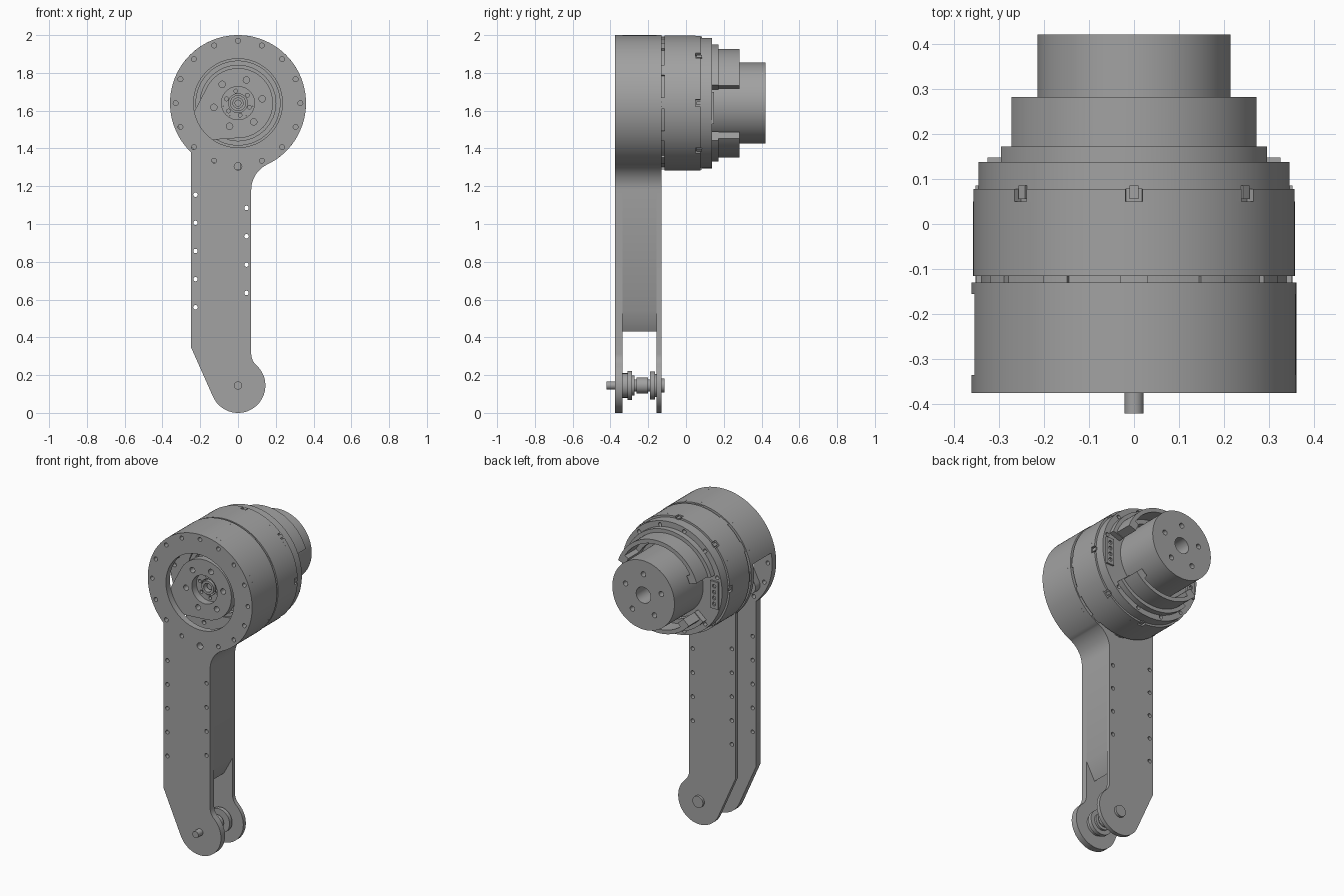
import bpy, bmesh
from math import cos, sin, radians, pi

if "Cube" in bpy.data.objects:
    bpy.data.objects.remove(bpy.data.objects["Cube"])

grey = bpy.data.materials.new("machined_grey")
grey.use_nodes = True
grey.diffuse_color = (0.36, 0.36, 0.36, 1)
grey.node_tree.nodes["Principled BSDF"].inputs["Base Color"].default_value = grey.diffuse_color

HEAD = (0, 1.64)    # motor axis
LUG = (0, 0.145)    # lower pivot


def arc(c, r, a0, a1, n=24):
    """Points on an arc in the x-z plane, angles in degrees."""
    return [(c[0] + r * cos(radians(a0 + (a1 - a0) * i / n)),
             c[1] + r * sin(radians(a0 + (a1 - a0) * i / n))) for i in range(n + 1)]


def circle(c, r, n=32):
    return arc(c, r, 0, 360, n)[:-1]


def bolts(c, r, size, count, start=0):
    return [circle(arc(c, r, start + 360 * i / count, 0, 1)[0], size, 14) for i in range(count)]


def sector(r0, r1, a0, a1, n=32):
    return arc(HEAD, r1, a0, a1, n) + arc(HEAD, r0, a1, a0, n)


def notched(r, depth, count, width, start):
    """Round outline with evenly spaced notches cut into the rim."""
    pts = []
    for i in range(count):
        a, step = start + 360 * i / count, 360 / count
        pts += arc(HEAD, r - depth, a - width / 2, a + width / 2, 4)
        pts += arc(HEAD, r, a + width / 2, a + step - width / 2, 12)
    return pts


def prism(name, outline, y0, y1, holes=()):
    """Extrude a filled x-z outline with holes from y0 to y1."""
    cu = bpy.data.curves.new(name, "CURVE")
    cu.dimensions, cu.fill_mode = "2D", "BOTH"
    cu.extrude = (y1 - y0) / 2
    for pts in [outline, *holes]:
        sp = cu.splines.new("POLY")
        sp.points.add(len(pts) - 1)
        for p, q in zip(sp.points, pts):
            p.co = (q[0], q[1], 0, 1)
        sp.use_cyclic_u = True
    tmp = bpy.data.objects.new(name + "_curve", cu)
    bpy.context.collection.objects.link(tmp)
    mesh = bpy.data.meshes.new_from_object(tmp.evaluated_get(bpy.context.evaluated_depsgraph_get()))
    bpy.data.objects.remove(tmp)
    bm = bmesh.new()
    bm.from_mesh(mesh)
    bmesh.ops.remove_doubles(bm, verts=bm.verts, dist=1e-5)
    for v in bm.verts:
        v.co = (v.co.x, (y0 + y1) / 2 - v.co.z, v.co.y)
    bmesh.ops.recalc_face_normals(bm, faces=bm.faces)
    bm.to_mesh(mesh)
    bm.free()
    mesh.name = name
    mesh.materials.clear()
    mesh.materials.append(grey)
    ob = bpy.data.objects.new(name, mesh)
    bpy.context.collection.objects.link(ob)
    bpy.ops.object.select_all(action="DESELECT")
    ob.select_set(True)
    bpy.context.view_layer.objects.active = ob
    bpy.ops.object.shade_smooth_by_angle(angle=radians(30))
    return ob


def disc(name, c, r, y0, y1, holes=(), n=48):
    return prism(name, circle(c, r, n), y0, y1, holes)


# Link side plates: round head, straight arm, offset lug
plate = arc(HEAD, 0.36, 226, -64.4, 80)
plate += arc((0.22, 1.18), 0.15, 115.6, 180, 14)
plate += arc((0.15, 0.313), 0.08, 180, 228, 10)
plate += arc(LUG, 0.145, 48, -156, 40)
plate += [(-0.25, 0.35)]
right_holes = [circle((0.045, 1.085 - 0.15 * i), 0.012, 14) for i in range(4)]
left_holes = [circle((-0.225, 1.155 - 0.149 * i), 0.012, 14) for i in range(5)]
ring_holes = [h for i, h in enumerate(bolts(HEAD, 0.33, 0.013, 16)) if i != 12]
holes = [circle(HEAD, 0.235, 64), circle((0, 1.305), 0.02, 20)] + right_holes + left_holes + ring_holes
prism("front_plate", plate, -0.375, -0.335, holes)
prism("back_plate", plate, -0.155, -0.13, holes)

# Wall between the plates, open on one side
wall = arc(HEAD, 0.36, 169, -64.4, 70) + arc((0.22, 1.18), 0.15, 115.6, 180, 14)
wall += [(0.07, 0.54), (0.01, 0.43)] + arc(HEAD, 0.30, -88, 169, 70)
prism("spacer_wall", wall, -0.335, -0.155, right_holes)

# Lower pivot pin with its stacked rollers
for name, r, y0, y1 in [("pivot_pin", 0.021, -0.42, -0.13), ("pin_head", 0.036, -0.135, -0.115),
                        ("front_washer", 0.065, -0.335, -0.31), ("front_flange", 0.078, -0.31, -0.285),
                        ("front_collar", 0.052, -0.285, -0.272), ("roller", 0.042, -0.262, -0.2),
                        ("roller_core", 0.033, -0.272, -0.185), ("back_flange", 0.075, -0.19, -0.165),
                        ("back_washer", 0.06, -0.165, -0.155)]:
    disc(name, LUG, r, y0, y1)

# Output crank behind the head opening
crank = arc(HEAD, 0.185, -82, 155, 50) + arc((-0.23, 1.49), 0.05, 155, 278, 16)
bore = circle(HEAD, 0.088)
prism("output_crank", crank, -0.33, -0.285, [bore] + bolts(HEAD, 0.13, 0.017, 6, 10))
disc("output_hub", HEAD, 0.16, -0.285, -0.115, [circle(HEAD, 0.08)])
disc("bearing_ring", HEAD, 0.08, -0.29, -0.25, [circle(HEAD, 0.05)] + bolts(HEAD, 0.065, 0.01, 6, 40))
disc("shaft_tube", HEAD, 0.042, -0.30, -0.12, [circle(HEAD, 0.027)])
disc("shaft_core", HEAD, 0.018, -0.28, -0.12)
disc("crank_seat_ring", HEAD, 0.225, -0.17, -0.115, [circle(HEAD, 0.2)], 64)

# Motor housing with castellated front seam and notched rear rim
prism("seam_ring", notched(0.352, 0.012, 12, 20, 15), -0.13, -0.115)
disc("motor_body", HEAD, 0.357, -0.115, 0.05, (), 96)
prism("motor_rim", notched(0.357, 0.02, 8, 6, 0), 0.05, 0.078)
for i in range(8):
    a = 45 * i
    prism("rim_clip", sector(0.33, 0.352, a - 1.6, a + 1.6, 4), 0.055, 0.085)
disc("rear_flange", HEAD, 0.345, 0.078, 0.137, bolts(HEAD, 0.322, 0.012, 12, 15), 96)

# Rear guards: low foot with a taller wall and end posts
for name, a0, a1 in [("upper_guard", 18, 162), ("lower_guard", 220, 320)]:
    prism(name + "_foot", sector(0.235, 0.31, a0, a1), 0.137, 0.172)
    prism(name + "_wall", sector(0.262, 0.287, a0 + 1, a1 - 1), 0.172, 0.282)
    for a in (a0 + 1, a1 - 13):
        prism(name + "_post", sector(0.235, 0.287, a, a + 12, 6), 0.172, 0.282)

# Side connectors with pin sockets
for s in (-1, 1):
    box = [(s * x, z) for x, z in [(0.27, 1.53), (0.325, 1.53), (0.325, 1.70), (0.27, 1.70)]]
    pins = [circle((s * 0.297, 1.56 + 0.037 * i), 0.012, 10) for i in range(4)]
    prism("side_connector", box, 0.11, 0.148, pins)

# Rear cap with bore and screw holes
disc("rear_body", HEAD, 0.2145, 0.137, 0.30, (), 80)
disc("rear_cap", HEAD, 0.2145, 0.30, 0.42, [circle(HEAD, 0.05)] + bolts(HEAD, 0.13, 0.016, 5, 90), 80)
